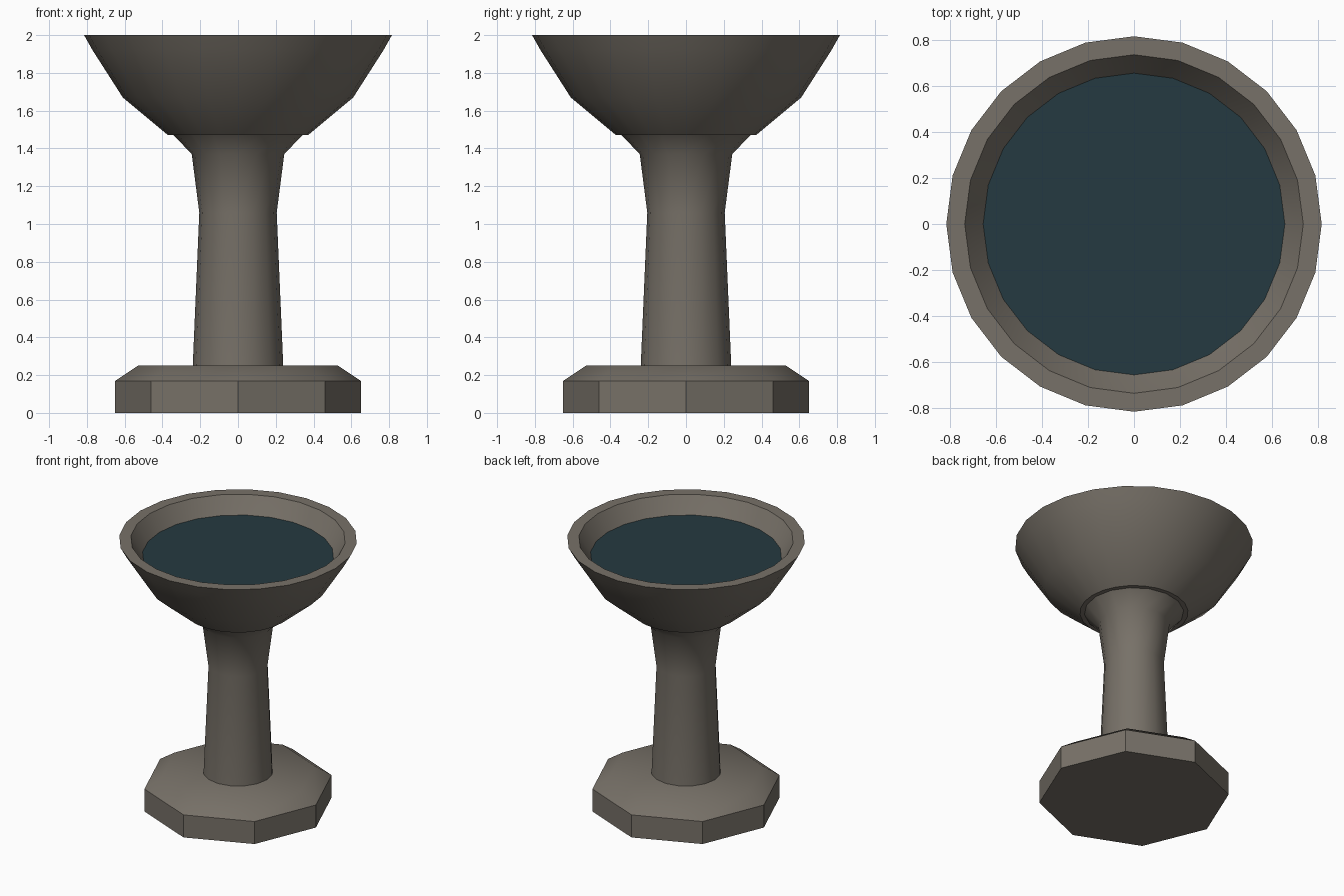
import bpy, bmesh, math

cube = bpy.data.objects.get("Cube")
if cube:
    bpy.data.objects.remove(cube, do_unlink=True)


def make_material(name, rgb):
    mat = bpy.data.materials.new(name)
    mat.use_nodes = True
    mat.diffuse_color = (*rgb, 1)
    bsdf = next(n for n in mat.node_tree.nodes if n.type == 'BSDF_PRINCIPLED')
    bsdf.inputs["Base Color"].default_value = (*rgb, 1)
    bsdf.inputs["Roughness"].default_value = 0.8
    return mat


def lathe(name, profile, sides, mat):
    """Turn a (radius, height) profile around z and cap both ends."""
    bm = bmesh.new()
    rings = []
    for r, z in profile:
        angles = [math.tau * i / sides for i in range(sides)]
        rings.append([bm.verts.new((r * math.cos(a), r * math.sin(a), z)) for a in angles])
    for low, high in zip(rings, rings[1:]):
        for i in range(sides):
            j = (i + 1) % sides
            bm.faces.new((low[i], low[j], high[j], high[i]))
    if len(rings) > 1:
        bm.faces.new(rings[0][::-1])
    bm.faces.new(rings[-1])
    mesh = bpy.data.meshes.new(name)
    bm.to_mesh(mesh)
    bm.free()
    mesh.materials.append(mat)
    obj = bpy.data.objects.new(name, mesh)
    bpy.context.collection.objects.link(obj)
    bpy.ops.object.select_all(action='DESELECT')
    obj.select_set(True)
    bpy.context.view_layer.objects.active = obj
    bpy.ops.object.shade_smooth_by_angle(angle=math.radians(40))
    return obj


stone = make_material("warm grey stone", (0.185, 0.165, 0.138))
water_blue = make_material("dark teal water", (0.018, 0.042, 0.052))

# Octagonal foot with a sloped upper edge
lathe("base", [(0.65, 0), (0.65, 0.17), (0.53, 0.25)], 8, stone)

# Waisted column flaring out under the bowl
lathe("column", [(0.24, 0.24), (0.205, 1.06), (0.245, 1.37), (0.35, 1.48)], 16, stone)

# Bowl: outer wall, flat rim, then the inner wall down to its floor
lathe("bowl", [(0.37, 1.47), (0.61, 1.67), (0.77, 1.92), (0.815, 2.0),
               (0.735, 2.0), (0.65, 1.87), (0.53, 1.71), (0.3, 1.55)], 24, stone)

# Water surface
lathe("water", [(0.655, 1.88)], 24, water_blue)
